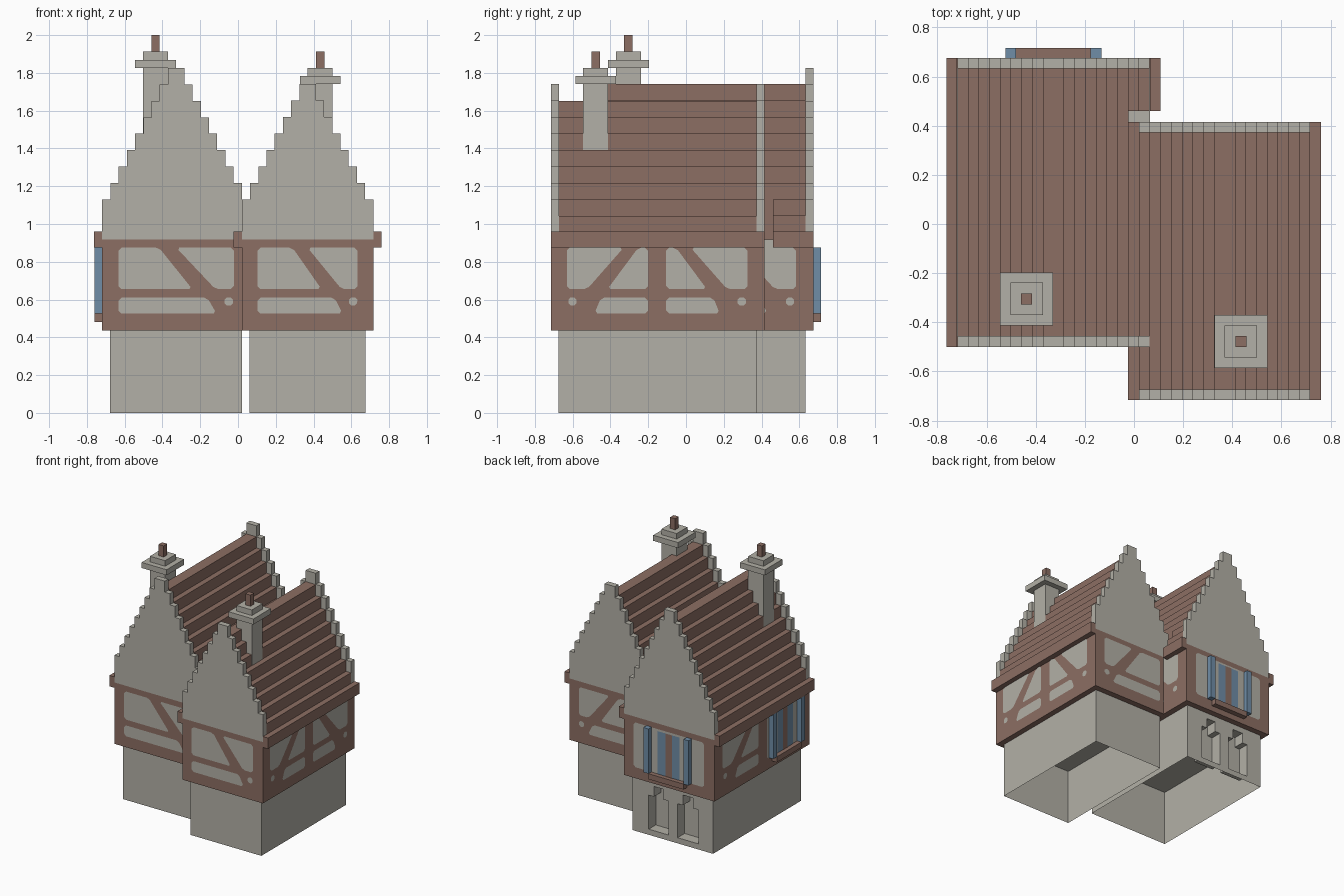
import bpy, math
from mathutils import Vector

if "Cube" in bpy.data.objects:
    bpy.data.objects.remove(bpy.data.objects["Cube"])

def mat(name, c):
    m = bpy.data.materials.new(name)
    m.diffuse_color = (*c, 1)
    m.use_nodes = True
    m.node_tree.nodes["Principled BSDF"].inputs["Base Color"].default_value = m.diffuse_color
    return m

GREY = mat("plaster grey", (0.45, 0.435, 0.385))
BROWN = mat("timber brown", (0.262, 0.156, 0.125))
BLUE = mat("shutter blue", (0.16, 0.27, 0.39))
S = 0.0435  # step unit

def mesh(name, verts, faces, m):
    me = bpy.data.meshes.new(name)
    me.from_pydata(verts, [], faces)
    me.materials.append(m)
    ob = bpy.data.objects.new(name, me)
    bpy.context.collection.objects.link(ob)
    return ob

def box(name, x0, x1, y0, y1, z0, z1, m, open_bottom=False, no_back=False):
    v = [(x, y, z) for z in (z0, z1) for y in (y0, y1) for x in (x0, x1)]
    f = [(4, 5, 7, 6), (0, 1, 5, 4), (1, 3, 7, 5), (2, 0, 4, 6)]
    if not no_back:
        f.append((3, 2, 6, 7))
    if not open_bottom:
        f.append((0, 2, 3, 1))
    return mesh(name, v, f, m)

def stepped(name, cx, n, top, z0, y0, y1, m, xmax=9):
    """Stepped gable profile, n steps wide at the foot, extruded along y."""
    right, z = [], z0
    for k in range(n, 0, -1):
        zt = top - (k - 1) * 2 * S
        right += [(k * S, z), (k * S, zt)]
        z = zt
    pts = right + [(-x, z) for x, z in reversed(right)]
    pts = [(min(cx + x, xmax), z) for x, z in pts]
    out = []
    for i, p in enumerate(pts):   # drop points folded onto the clip line
        if p[0] == xmax and pts[i - 1][0] == xmax and pts[(i + 1) % len(pts)][0] == xmax:
            continue
        out.append(p)
    k = len(out)
    v = [(x, y0, z) for x, z in out] + [(x, y1, z) for x, z in out]
    f = [tuple(range(k)), tuple(range(2 * k - 1, k - 1, -1))]
    f += [(i, i + k, (i + 1) % k + k, (i + 1) % k) for i in range(k)]
    return mesh(name, v, f, m)

def chamfer(pts, r=0.016):
    out = []
    for i, p in enumerate(pts):
        p = Vector(p)
        for q in (pts[i - 1], pts[(i + 1) % len(pts)]):
            d = Vector(q) - p
            out.append(tuple(p + d.normalized() * min(r, d.length * 0.4)))
    return out

class Wall:
    """Flat wall seen from outside: u runs to the right, n points out."""
    def __init__(self, p, u):
        self.p, self.u, self.n = Vector(p), Vector(u), Vector((u[1], -u[0]))

    def at(self, u, z, d):
        q = self.p + self.u * u + self.n * d
        return (q.x, q.y, z)

    def plate(self, name, pts, m, d=0.004):
        mesh(name, [self.at(u, z, d) for u, z in pts], [tuple(range(len(pts)))], m)

    def block(self, name, u0, u1, z0, z1, d, m):
        a, b = self.at(u0, 0, 0), self.at(u1, 0, d)
        box(name, min(a[0], b[0]), max(a[0], b[0]), min(a[1], b[1]), max(a[1], b[1]), z0, z1, m)

    def timber(self, start, w, wide, mirror=False):
        a0, a1, b0, b1, low, c = (.35, .64, .5, .84, .85, .955) if wide else (.12, .5, .3, .75, .66, .93)
        polys = [[(0, .655), (a1, .655), (a0, .875), (0, .875)],
                 [(b1, .655), (1, .655), (1, .875), (b0, .875)],
                 [(0, .525), (low, .525), (low - .08, .61), (0, .61)]]
        polys = [chamfer([(u * w, z) for u, z in q]) for q in polys]
        polys.append([(c * w + .024 * math.cos(t * math.pi / 4 + .39), .59 + .024 * math.sin(t * math.pi / 4 + .39))
                      for t in range(8)])
        for q in polys:
            if mirror:
                q = [(w - u, z) for u, z in reversed(q)]
            self.plate("plaster_infill", [(start + u, z) for u, z in q], GREY)

    def window(self, start, w):
        c = start + w / 2
        self.plate("window_plaster", chamfer([(start, .525), (start + w, .525), (start + w, .875), (start, .875)]), GREY)
        for s in (-1, 1):
            e, i = sorted((c + s * .195, c + s * .152))
            self.block("shutter", e, i, .525, .875, .04, BLUE)
        rect = lambda h, z0, z1: [(c - h, z0), (c + h, z0), (c + h, z1), (c - h, z1)]
        self.plate("window_glass", rect(.095, .525, .86), BLUE, .006)
        self.plate("window_mullion", rect(.028, .525, .86), BROWN, .008)
        self.block("window_sill", c - .152, c + .152, .482, .525, .04, BROWN)

def house(side, x0, x1, y0, y1, n, top):
    """Timber storey, gables and eaves; returns front, right, back, left walls."""
    cx = (x0 + x1) / 2
    box(side + "_upper_storey", x0, x1, y0, y1, .437, .875, BROWN)
    box(side + "_wall_top", x0, x1, y0 + S, y1 - S, .875, .917, GREY)
    for y in (y0, y1 - S):
        box(side + "_gable_beam", x0, x1, y, y + S, .875, .917, BROWN)
        stepped(side + "_gable", cx, n, top, .917, y, y + S, GREY)
    return (Wall((x0, y0), (1, 0)), Wall((x1, y0), (0, 1)),
            Wall((x1, y1), (-1, 0)), Wall((x0, y1), (0, -1)))

# Left house
LX0, LX1, LY0, LY1 = -.72, .065, -.5, .676
lc = (LX0 + LX1) / 2
front, right, back, left = house("left", LX0, LX1, LY0, LY1, 9, 1.826)
L = LY1 - LY0
front.timber(.088, .61, True)
back.window(.088, .61)
right.timber(.075 * L, .38 * L, False, True)
right.timber(.54 * L, .38 * L, False)
left.timber(.08 * L, .38 * L, False, True)
left.window(.545 * L, .38 * L)
# roof is cut away where the right house's roof meets it
stepped("left_roof", lc, 9, 1.74, .917, LY0 + S, .46, BROWN, xmax=-.022)
stepped("left_roof_rear", lc, 9, 1.74, .917, .46, LY1 - S, BROWN)
box("left_eave", LX0 - S, LX0, LY0, LY1, .875, .96, BROWN)
box("left_inner_eave", LX1, LX1 + S, .46, LY1, .875, .96, BROWN)

# Right house
RX0, RX1, RY0, RY1 = .02, .717, -.716, .416
rc = (RX0 + RX1) / 2
front, right, back, left = house("right", RX0, RX1, RY0, RY1, 8, 1.74)
L = RY1 - RY0
front.timber(.083, .53, True)
back.timber(.083, .53, True, True)
for w in (right, left):
    w.timber(.075 * L, .38 * L, False, True)
    w.timber(.54 * L, .38 * L, False)
stepped("right_roof", rc, 8, 1.652, .917, RY0 + S, RY1 - S, BROWN)
box("right_eave", RX1, RX1 + S, RY0, RY1, .875, .96, BROWN)
box("right_inner_eave", RX0 - S, RX0, RY0, RY1, .875, .96, BROWN)

# Ground floors, open underneath
box("right_ground_floor", .062, .675, -.675, .372, 0, .435, GREY, open_bottom=True)
box("left_ground_floor", -.677, .02, -.457, .632, 0, .435, GREY, open_bottom=True, no_back=True)

# Back wall of left ground floor with two stepped niches
xs = [-.677, -.55, -.505, -.415, -.37, -.29, -.245, -.165, -.12, .02]
zs = [0, .044, .31, .39, .435]
def depth(i, j):
    deep = (j == 1 and i in (1, 2, 3, 5, 6, 7)) or (j == 2 and i in (2, 6))
    return .632 - .087 * deep
v, f = [], []
def quad(*p):
    f.append(tuple(range(len(v), len(v) + 4)))
    v.extend(p)
for i in range(len(xs) - 1):
    for j in range(len(zs) - 1):
        a, b, c, d, y = xs[i], xs[i + 1], zs[j], zs[j + 1], depth(i, j)
        quad((b, y, c), (a, y, c), (a, y, d), (b, y, d))
        if i + 2 < len(xs) and depth(i + 1, j) != y:
            e = depth(i + 1, j)
            quad((b, y, c), (b, y, d), (b, e, d), (b, e, c))
        if j + 2 < len(zs) and depth(i, j + 1) != y:
            e = depth(i, j + 1)
            quad((a, y, d), (a, e, d), (b, e, d), (b, y, d))
mesh("niche_wall", v, f, GREY)

# Chimneys
for side, cx, cy, zb, zc in (("left", -.437, -.305, 1.3, 1.826), ("right", .435, -.478, 1.25, 1.74)):
    for part, h, z0, z1, m in (("shaft", .066, zb, zc, GREY), ("cap", .108, zc, zc + S, GREY),
                               ("cap_top", .066, zc + S, zc + 2 * S, GREY),
                               ("pot", .022, zc + 2 * S, zc + 4 * S, BROWN)):
        box(f"{side}_chimney_{part}", cx - h, cx + h, cy - h, cy + h, z0, z1, m)
